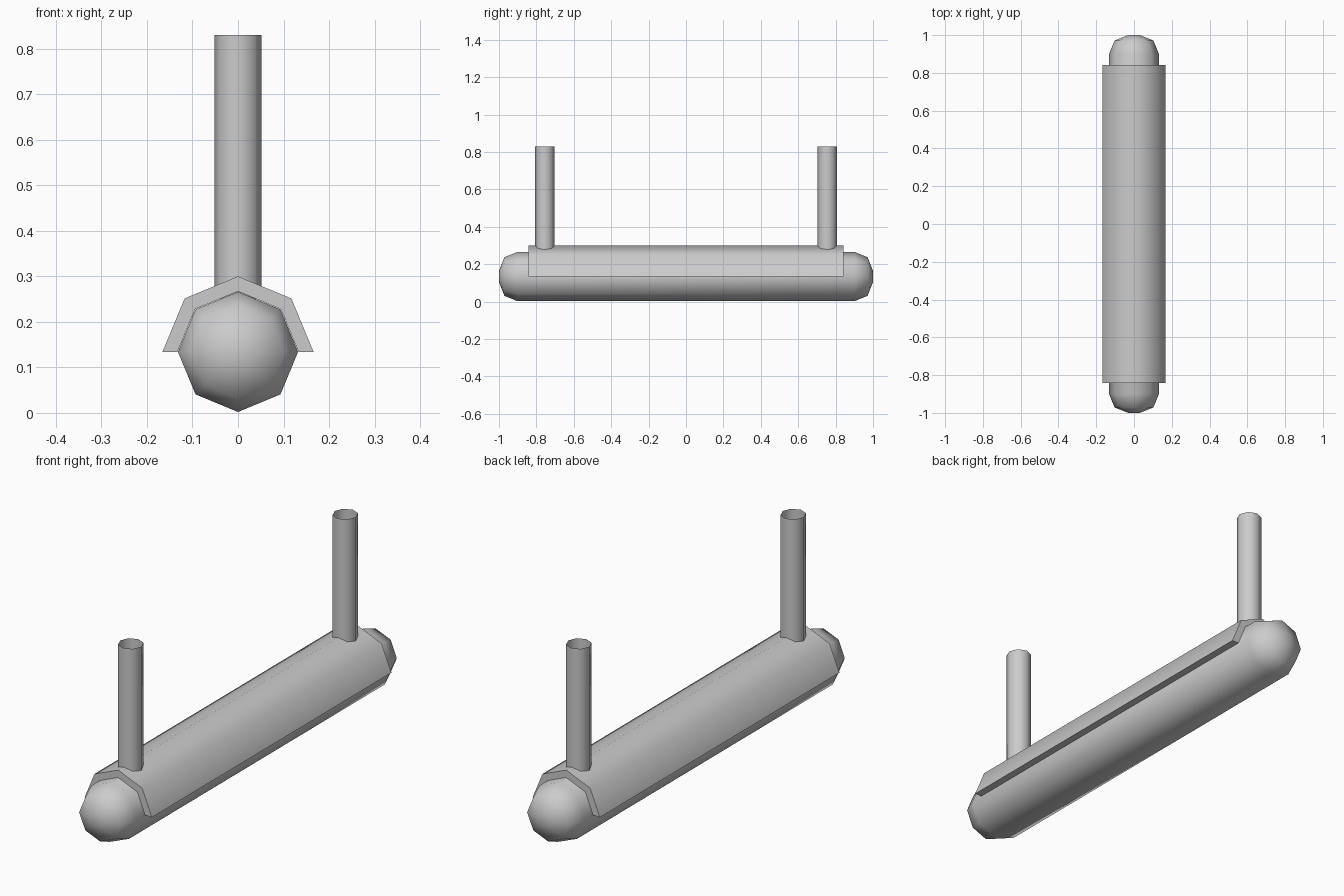
import bpy
from math import sin, cos, pi, radians

if "Cube" in bpy.data.objects:
    bpy.data.objects.remove(bpy.data.objects["Cube"])

SIDES = 8
AXIS_Z = 0.134   # height of the bar axis


def make(name, verts, faces):
    mesh = bpy.data.meshes.new(name)
    mesh.from_pydata(verts, [], faces)
    obj = bpy.data.objects.new(name, mesh)
    bpy.context.collection.objects.link(obj)
    bpy.ops.object.select_all(action='DESELECT')
    obj.select_set(True)
    bpy.context.view_layer.objects.active = obj
    # Recalculate normals outward
    bpy.ops.object.mode_set(mode='EDIT')
    bpy.ops.mesh.select_all(action='SELECT')
    bpy.ops.mesh.normals_make_consistent(inside=False)
    bpy.ops.object.mode_set(mode='OBJECT')
    bpy.ops.object.shade_smooth_by_angle(angle=radians(50))
    return obj


def bridge(rings, n, closed=True):
    return [(r * n + i, r * n + (i + 1) % n, (r + 1) * n + (i + 1) % n, (r + 1) * n + i)
            for r in range(rings - 1) for i in range(n if closed else n - 1)]


# Bar: octagonal rod with bevelled, rounded ends
half = [(0.03, 1.0), (0.103, 0.971), (0.132, 0.90)]
profile = [(r, -y) for r, y in half] + half[::-1]
verts = [(r * cos(2 * pi * i / SIDES), y, AXIS_Z + r * sin(2 * pi * i / SIDES))
         for r, y in profile for i in range(SIDES)]
faces = bridge(len(profile), SIDES)
faces += [tuple(range(SIDES)), tuple(range(len(verts) - SIDES, len(verts)))]
make("bar", verts, faces)

# Cover: thick half-octagon shell over the top of the bar
arc = [pi * i / 4 for i in range(5)]
section = [(0.166 * cos(a), 0.166 * sin(a)) for a in arc]
section += [(0.133 * cos(a), 0.133 * sin(a)) for a in reversed(arc)]
n = len(section)
verts = [(x, y, AXIS_Z + z) for y in (-0.843, 0.843) for x, z in section]
faces = bridge(2, n)
for base in (0, n):
    faces += [(base + i, base + i + 1, base + n - 2 - i, base + n - 1 - i) for i in range(4)]
make("cover", verts, faces)

# Posts: open-ended octagonal tubes rising from the cover
for label, y0 in (("front", -0.755), ("back", 0.755)):
    verts = [(0.052 * cos(2 * pi * i / SIDES), y0 + 0.052 * sin(2 * pi * i / SIDES), z)
             for z in (0.25, 0.83) for i in range(SIDES)]
    make(label + "_post", verts, bridge(2, SIDES))
